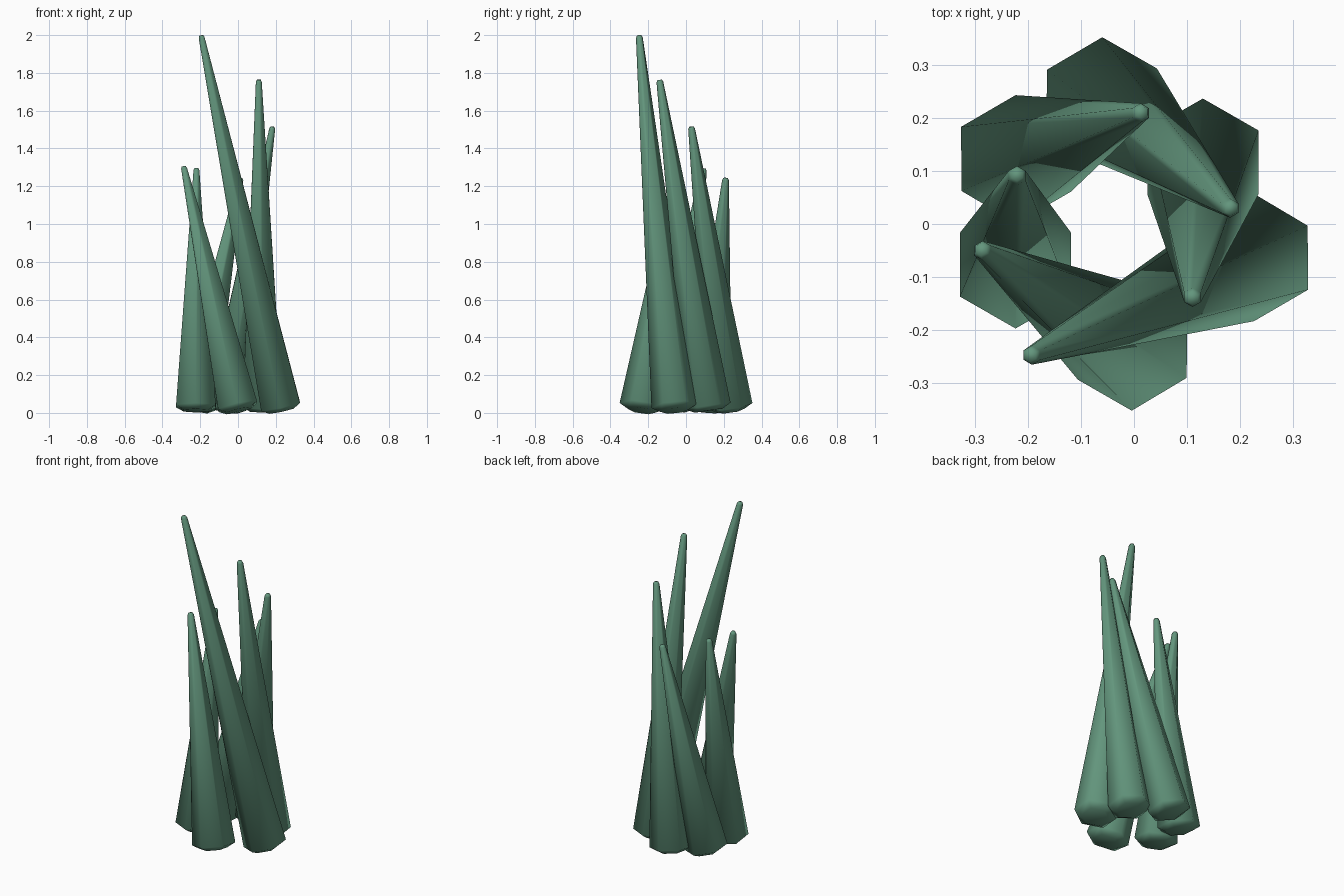
import bpy, bmesh
from math import cos, sin, pi
from mathutils import Vector

if "Cube" in bpy.data.objects:
    bpy.data.objects.remove(bpy.data.objects["Cube"], do_unlink=True)

green = bpy.data.materials.new("muted green")
green.use_nodes = True
colour = (0.125, 0.305, 0.205, 1)
green.diffuse_color = colour
green.node_tree.nodes["Principled BSDF"].inputs["Base Color"].default_value = colour

SIDES = 6


def blade(name, base, tip):
    """Tapered six-sided blade with a bevelled foot and a blunt tip."""
    foot, top = Vector((*base, 0.012)), Vector(tip)
    axis = top - foot
    length = axis.length
    turn = Vector((0, 0, 1)).rotation_difference(axis)
    # (distance along the axis, radius)
    profile = [(0, 0.075), (0.025, 0.121), (length - 0.012, 0.018), (length, 0.012)]
    bm = bmesh.new()
    rings = []
    for dist, radius in profile:
        ring = []
        for i in range(SIDES):
            a = pi / 6 + 2 * pi * i / SIDES
            local = Vector((radius * cos(a), radius * sin(a), dist))
            ring.append(bm.verts.new(foot + turn @ local))
        rings.append(ring)
    for low, high in zip(rings, rings[1:]):
        for i in range(SIDES):
            j = (i + 1) % SIDES
            bm.faces.new((low[i], low[j], high[j], high[i]))
    bm.faces.new(rings[0][::-1])
    bm.faces.new(rings[-1])
    for face in bm.faces:
        face.smooth = True
    mesh = bpy.data.meshes.new(name)
    bm.to_mesh(mesh)
    bm.free()
    mesh.materials.append(green)
    obj = bpy.data.objects.new(name, mesh)
    bpy.context.collection.objects.link(obj)


# Ring of blades, each leaning around the clump
blade("tall_blade", (0.23, -0.06), (-0.195, -0.248, 1.998))
blade("right_blade", (0.13, 0.12), (0.11, -0.14, 1.763))
blade("back_blade", (-0.065, 0.235), (0.183, 0.028, 1.515))
blade("back_left_blade", (-0.227, 0.12), (0.015, 0.21, 1.243))
blade("left_blade", (-0.223, -0.08), (-0.22, 0.093, 1.295))
blade("front_blade", (0.003, -0.235), (-0.288, -0.048, 1.305))
